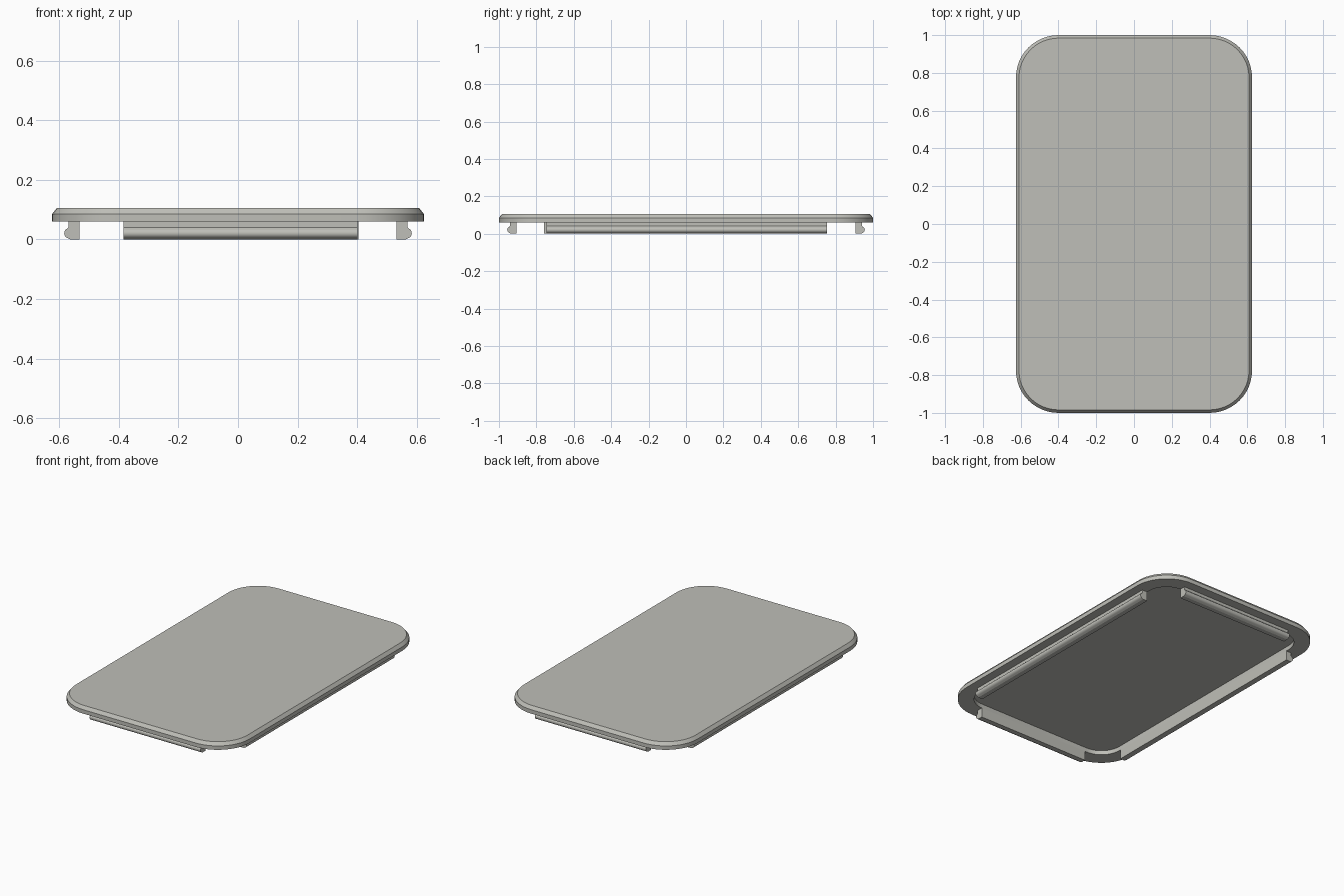
import bpy, bmesh, math
from mathutils import Vector

if "Cube" in bpy.data.objects:
    bpy.data.objects.remove(bpy.data.objects["Cube"])

grey = bpy.data.materials.new("warm_grey_plastic")
grey.diffuse_color = (0.52, 0.52, 0.48, 1)
grey.use_nodes = True
grey.node_tree.nodes["Principled BSDF"].inputs["Base Color"].default_value = grey.diffuse_color


def rounded_rect(hx, hy, r, n=12):
    """Counter-clockwise outline of a rectangle with round corners."""
    pts = []
    for k, (sx, sy) in enumerate([(1, 1), (-1, 1), (-1, -1), (1, -1)]):
        for i in range(n + 1):
            a = math.radians(90 * (k + i / n))
            pts.append((sx * (hx - r) + r * math.cos(a), sy * (hy - r) + r * math.sin(a)))
    return pts


def finish(name, bm):
    bmesh.ops.recalc_face_normals(bm, faces=bm.faces[:])
    mesh = bpy.data.meshes.new(name)
    bm.to_mesh(mesh)
    bm.free()
    mesh.materials.append(grey)
    ob = bpy.data.objects.new(name, mesh)
    bpy.context.collection.objects.link(ob)
    bpy.ops.object.select_all(action='DESELECT')
    ob.select_set(True)
    bpy.context.view_layer.objects.active = ob
    bpy.ops.object.shade_smooth_by_angle(angle=math.radians(25))


def loft(name, rings):
    """Bridge successive outlines and cap the first and last one."""
    bm = bmesh.new()
    loops = [[bm.verts.new(p) for p in ring] for ring in rings]
    for a, b in zip(loops, loops[1:]):
        n = len(a)
        for i in range(n):
            bm.faces.new((a[i], a[(i + 1) % n], b[(i + 1) % n], b[i]))
    bm.faces.new(loops[0])
    bm.faces.new(loops[-1])
    finish(name, bm)


# Lid: recessed underside, rim, side wall, chamfered top (half x, half y, radius, z)
sections = [(0.533, 0.905, 0.135, 0.087), (0.533, 0.905, 0.135, 0.06),
            (0.625, 1.0, 0.225, 0.06), (0.625, 1.0, 0.225, 0.085),
            (0.609, 0.984, 0.209, 0.105)]
loft("lid", [[(x, y, z) for x, y in rounded_rect(hx, hy, r)] for hx, hy, r, z in sections])

# Clip cross-section: (outward distance, height) with a rounded snap bead
clip = [(0, 0.0605), (0, 0), (0.03, 0)]
for i in range(9):
    a = math.radians(-70 + 140 * i / 8)
    clip.append((0.034 + 0.017 * math.cos(a), 0.021 + 0.017 * math.sin(a)))
clip += [(0.037, 0.041), (0.037, 0.0605)]


def snap_clip(name, out, dist, start, end):
    out = Vector(out)
    along = Vector((abs(out.y), abs(out.x), 0))
    loft(name, [[out * (dist + u) + along * t + Vector((0, 0, z)) for u, z in clip]
                for t in (start, end)])


# Four snap clips standing flush with the recess wall
snap_clip("right_clip", (1, 0, 0), 0.533, -0.745, 0.755)
snap_clip("left_clip", (-1, 0, 0), 0.533, -0.76, 0.75)
snap_clip("front_clip", (0, -1, 0), 0.905, -0.385, 0.402)
snap_clip("back_clip", (0, 1, 0), 0.905, -0.385, 0.405)
